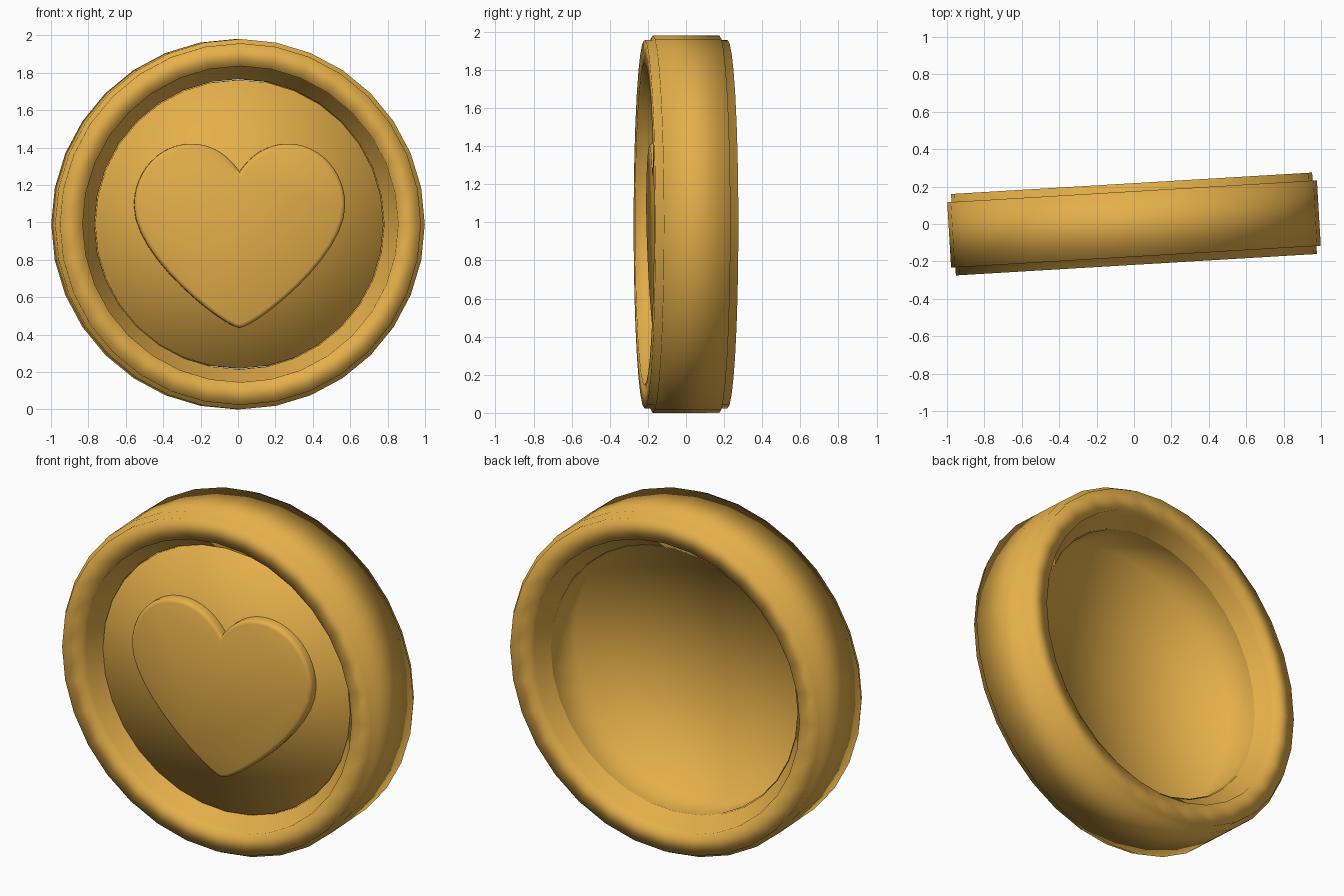
import bpy
import bmesh
from math import radians, tau
from mathutils import Matrix, Vector
from mathutils.geometry import interpolate_bezier

cube = bpy.data.objects.get("Cube")
if cube:
    bpy.data.objects.remove(cube, do_unlink=True)

RADIUS = 0.99
SEGMENTS = 32
FACE_DEPTH = -0.12
PLACE = Matrix.Translation((0, 0, RADIUS)) @ Matrix.Rotation(radians(3.4), 4, "Z")

gold = bpy.data.materials.new("gold")
gold.use_nodes = True
colour = (0.78, 0.43, 0.068, 1)
gold.diffuse_color = colour
gold.node_tree.nodes["Principled BSDF"].inputs["Base Color"].default_value = colour


def finish(name, bm, smooth_angle=None):
    """Turn a bmesh into a placed, gold, smooth-shaded object."""
    bmesh.ops.remove_doubles(bm, verts=bm.verts, dist=0.0005)
    bmesh.ops.recalc_face_normals(bm, faces=bm.faces)
    mesh = bpy.data.meshes.new(name)
    bm.to_mesh(mesh)
    bm.free()
    mesh.materials.append(gold)
    obj = bpy.data.objects.new(name, mesh)
    bpy.context.collection.objects.link(obj)
    obj.matrix_world = PLACE
    bpy.ops.object.select_all(action="DESELECT")
    obj.select_set(True)
    bpy.context.view_layer.objects.active = obj
    if smooth_angle is None:
        bpy.ops.object.shade_smooth()
    else:
        bpy.ops.object.shade_smooth_by_angle(angle=radians(smooth_angle))


def lathe(name, profile, closed):
    """Spin a (radius, depth) profile around the y axis."""
    bm = bmesh.new()
    verts = [bm.verts.new((0, y, r)) for r, y in profile]
    pairs = list(zip(verts, verts[1:]))
    if closed:
        pairs.append((verts[-1], verts[0]))
    edges = [bm.edges.new(pair) for pair in pairs]
    bmesh.ops.spin(bm, geom=verts + edges, cent=(0, 0, 0), axis=(0, 1, 0),
                   angle=tau, steps=SEGMENTS, use_duplicate=False)
    finish(name, bm)


# Rim: one half of the stepped cross-section, mirrored front to back
half = [(RADIUS, -0.175), (0.967, -0.175), (0.967, -0.218),
        (0.845, -0.218), (0.845, -0.175), (0.776, FACE_DEPTH)]
lathe("coin_rim", half + [(r, -y) for r, y in reversed(half)], True)

# Face: a round cup, open at the back, shaded softly across its corner
lathe("coin_face", [(0.772, -FACE_DEPTH), (0.772, FACE_DEPTH), (0, FACE_DEPTH)], False)

# Heart: right half as bezier pieces, mirrored to the left
knots = [  # point, handle before, handle after
    ((0, 0.28), (0, 0.28), (0.06, 0.37)),
    ((0.26, 0.43), (0.15, 0.43), (0.43, 0.43)),
    ((0.565, 0.1), (0.565, 0.28), (0.565, -0.18)),
    ((0, -0.555), (0.08, -0.55), (0, -0.555)),
]
right = []
for (a, _, a_out), (b, b_in, _) in zip(knots, knots[1:]):
    right += interpolate_bezier(Vector(a), Vector(a_out), Vector(b_in), Vector(b), 13)[:-1]
tip = Vector(knots[-1][0])
outline = right + [tip] + [Vector((-p.x, p.y)) for p in reversed(right[1:])]

bm = bmesh.new()
base = bm.faces.new([bm.verts.new((p.x, FACE_DEPTH - 0.002, p.y)) for p in outline])
base.normal_update()
if base.normal.y > 0:
    base.normal_flip()
extruded = bmesh.ops.extrude_face_region(bm, geom=[base])["geom"]
bmesh.ops.translate(bm, vec=(0, -0.035, 0),
                    verts=[g for g in extruded if isinstance(g, bmesh.types.BMVert)])
front = [g for g in extruded if isinstance(g, bmesh.types.BMFace)]
bm.normal_update()
# Rounded front edge in two steps
for inset, rise in ((0.007, 0.013), (0.014, 0.007)):
    bmesh.ops.inset_region(bm, faces=front, thickness=inset, depth=rise,
                           use_even_offset=True)
finish("heart_emblem", bm, 50)
